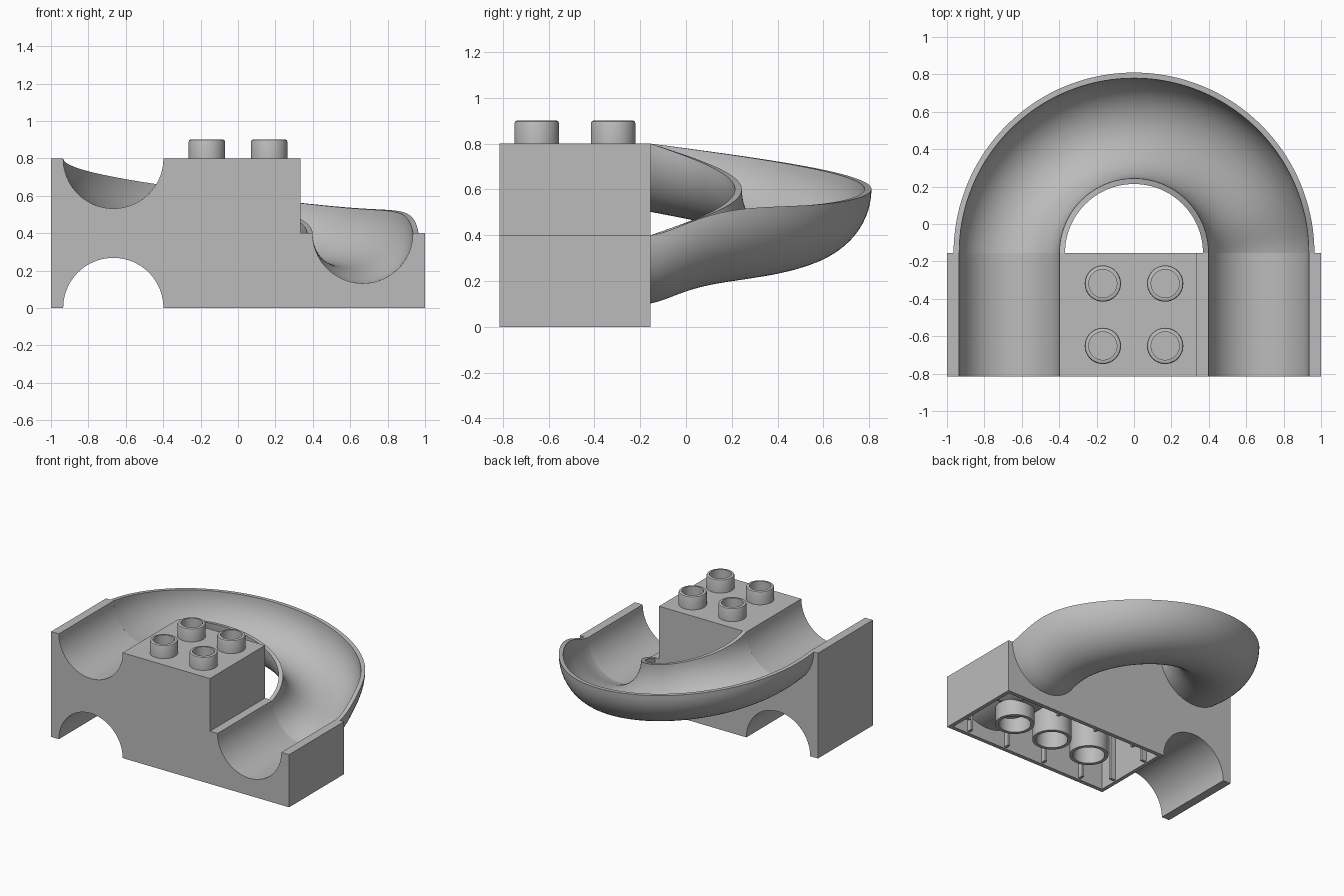
import bpy
import bmesh
from math import sin, cos, pi, sqrt, asin, exp, radians

cube = bpy.data.objects.get("Cube")
if cube:
    bpy.data.objects.remove(cube, do_unlink=True)

# Shared sizes
FRONT, BACK = -0.815, -0.155
MID_Y = (FRONT + BACK) / 2
PITCH = 1 / 3            # stud spacing
LANE = 2 * PITCH         # distance of each lane from the middle
R_IN, WALL = 0.268, 0.03
R_OUT = R_IN + WALL
HIGH, LOW = 0.8, 0.4
STEP_X = 0.335

grey = bpy.data.materials.new("plain grey")
grey.use_nodes = True
COLOUR = (0.5, 0.5, 0.5, 1)
grey.diffuse_color = COLOUR
grey.node_tree.nodes["Principled BSDF"].inputs["Base Color"].default_value = COLOUR


def finish(bm, name):
    """Turn a bmesh into a grey object, smooth except on sharp edges."""
    bmesh.ops.recalc_face_normals(bm, faces=bm.faces)
    mesh = bpy.data.meshes.new(name)
    bm.to_mesh(mesh)
    bm.free()
    mesh.materials.append(grey)
    shade(mesh)
    obj = bpy.data.objects.new(name, mesh)
    bpy.context.scene.collection.objects.link(obj)
    return obj


def shade(mesh):
    for poly in mesh.polygons:
        poly.use_smooth = True
    mesh.set_sharp_from_angle(angle=radians(30))


def arc(cx, cz, r, start, end, n=40):
    return [(cx + r * cos(start + (end - start) * i / n),
             cz + r * sin(start + (end - start) * i / n)) for i in range(n + 1)]


def extrude(name, outline, y0, y1):
    """Prism with an outline in x and z, running along y."""
    bm = bmesh.new()
    face = bm.faces.new([bm.verts.new((x, y0, z)) for x, z in outline])
    new = bmesh.ops.extrude_face_region(bm, geom=[face])["geom"]
    verts = [v for v in new if isinstance(v, bmesh.types.BMVert)]
    bmesh.ops.translate(bm, verts=verts, vec=(0, y1 - y0, 0))
    return finish(bm, name)


def grid(name, rings, closed):
    """Skin a list of closed rings of points."""
    bm = bmesh.new()
    rows = [[bm.verts.new(p) for p in ring] for ring in rings]
    pairs = list(zip(rows, rows[1:])) + ([(rows[-1], rows[0])] if closed else [])
    for a, b in pairs:
        for i in range(len(a)):
            j = (i + 1) % len(a)
            bm.faces.new((a[i], a[j], b[j], b[i]))
    return finish(bm, name)


def lathe(name, profile, cx, cy, n=48):
    angles = [2 * pi * i / n for i in range(n)]
    return grid(name, [[(cx + r * cos(a), cy + r * sin(a), z) for r, z in profile]
                       for a in angles], True)


def box(name, cx, cy, sx, sy, z0, z1):
    half = sx / 2
    outline = [(cx - half, z0), (cx + half, z0), (cx + half, z1), (cx - half, z1)]
    return extrude(name, outline, cy - sy / 2, cy + sy / 2)


# Stepped block with an arch below and a gutter in each lane
outline = [(-1, 0)]
outline += arc(-LANE, 0, R_IN, pi, 0)
outline += [(1, 0), (1, LOW)]
outline += arc(LANE, LOW, R_IN, 0, -pi)
outline += [(STEP_X, LOW), (STEP_X, HIGH)]
outline += arc(-LANE, HIGH, R_IN, 0, -pi)
outline += [(-1, HIGH)]
body = extrude("block_body", outline, FRONT, BACK)

# Hollow underside following the lower gutter
left, right = -0.37, 1 - WALL
dip = asin(WALL / R_OUT)
hollow = [(left, -0.1), (left, HIGH - WALL), (STEP_X - WALL, HIGH - WALL),
          (STEP_X - WALL, LOW - WALL)]
hollow += arc(LANE, LOW, R_OUT, pi + dip, 2 * pi - dip)
hollow += [(right, LOW - WALL), (right, -0.1)]
cutter = extrude("hollow_cutter", hollow, FRONT + WALL, BACK - WALL)
cutter.hide_render = True

cut = body.modifiers.new("hollow", 'BOOLEAN')
cut.operation = 'DIFFERENCE'
cut.solver = 'EXACT'
cut.object = cutter
bpy.context.view_layer.objects.active = body
bpy.ops.object.modifier_apply(modifier=cut.name)
bpy.data.objects.remove(cutter, do_unlink=True)
shade(body.data)

# Curved slide, descending half a turn and banked near its lower end
section = arc(0, 0, R_OUT, 0, -pi, 32) + arc(0, 0, R_IN, -pi, 0, 32)
TURNS = 72
rings = []
for i in range(TURNS + 1):
    a = pi * i / TURNS
    s = a / 0.4
    bank = 0.06 * (s * exp(1 - s)) ** 2.3
    base = LOW + (HIGH - LOW) * i / TURNS
    rings.append([((LANE + u) * cos(a), BACK + (LANE + u) * sin(a),
                   base + w + bank * (1 + u / R_OUT) / 2) for u, w in section])
grid("curved_slide", rings, False)

# Hollow studs on the top
stud = [(0.075, HIGH - 0.005), (0.097, HIGH - 0.005), (0.097, 0.89),
        (0.094, 0.897), (0.088, 0.9), (0.075, 0.9)]
for sx in (-1, 1):
    for sy in (-1, 1):
        lathe("stud", stud, sx * PITCH / 2, MID_Y + sy * PITCH / 2)

# Gripping tubes under the block
for x, top in ((0, HIGH - 0.02), (PITCH, 0.2), (LANE, 0.125)):
    lathe("under_tube", [(0.11, 0), (0.135, 0), (0.135, top), (0.11, top)], x, MID_Y)

# Thin gripping ribs inside the walls
DEPTH, THICK = 0.045, 0.02
for k in range(4):
    x = (k - 0.5) * PITCH
    top = 0.145 if x > 0.4 else HIGH - 0.02
    for y in (FRONT + WALL + DEPTH / 2 - 0.005, BACK - WALL - DEPTH / 2 + 0.005):
        box("wall_rib", x, y, THICK, DEPTH, 0.01, top)
for sy in (-1, 1):
    y = MID_Y + sy * PITCH / 2
    box("end_rib", left + DEPTH / 2 - 0.005, y, DEPTH, THICK, 0.01, HIGH - 0.02)
    box("end_rib", right - DEPTH / 2 + 0.005, y, DEPTH, THICK, 0.01, 0.2)
